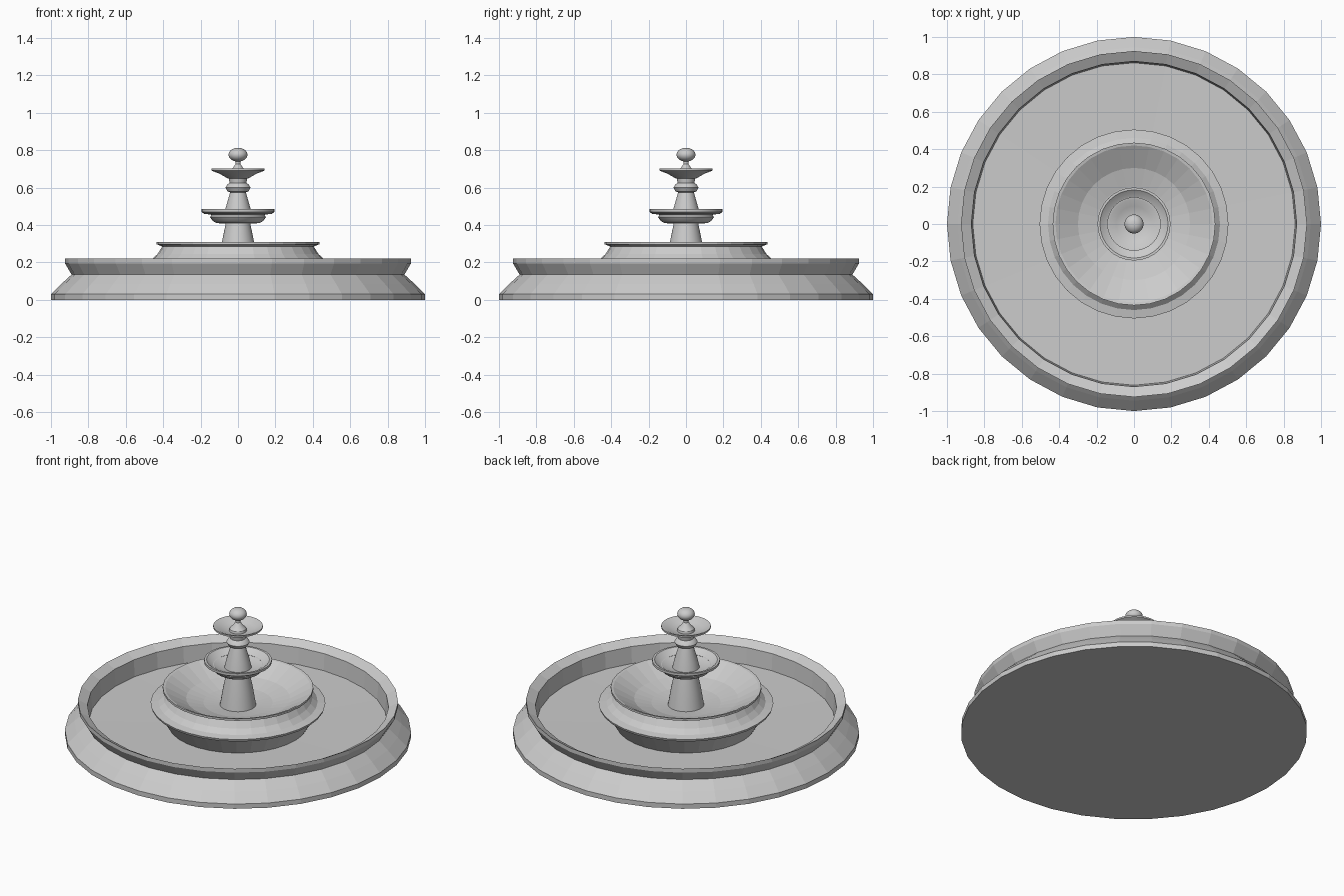
import bpy, bmesh, math

SIDES = 32

cube = bpy.data.objects.get("Cube")
if cube:
    bpy.data.objects.remove(cube, do_unlink=True)

stone = bpy.data.materials.new("grey_stone")
stone.use_nodes = True
stone.diffuse_color = (0.6, 0.6, 0.6, 1)
stone.node_tree.nodes["Principled BSDF"].inputs["Base Color"].default_value = (0.6, 0.6, 0.6, 1)


def lathe(name, profile, smooth=False):
    """Turn a (radius, height) profile around z; the ends close on the axis."""
    points = [(0, profile[0][1])] + profile + [(0, profile[-1][1])]
    bm = bmesh.new()
    verts = [bm.verts.new((r, 0, z)) for r, z in points]
    edges = [bm.edges.new(pair) for pair in zip(verts, verts[1:])]
    bmesh.ops.spin(bm, geom=verts + edges, cent=(0, 0, 0), axis=(0, 0, 1),
                   angle=math.tau, steps=SIDES, use_duplicate=False)
    bmesh.ops.remove_doubles(bm, verts=bm.verts[:], dist=0.0005)
    bmesh.ops.recalc_face_normals(bm, faces=bm.faces[:])
    mesh = bpy.data.meshes.new(name)
    bm.to_mesh(mesh)
    bm.free()
    mesh.materials.append(stone)
    obj = bpy.data.objects.new(name, mesh)
    bpy.context.collection.objects.link(obj)
    if smooth:
        bpy.ops.object.select_all(action='DESELECT')
        obj.select_set(True)
        bpy.context.view_layer.objects.active = obj
        bpy.ops.object.shade_smooth_by_angle(angle=math.radians(30))
    return obj


# Wide ground basin: flared foot, pinched waist, inward sloping rim, pool floor
lathe("basin", [(1, 0), (1, 0.03), (0.945, 0.085), (0.89, 0.135), (0.925, 0.195),
                (0.925, 0.22), (0.87, 0.19), (0.862, 0.085), (0.4, 0.078)])

# Large central bowl on a tapered foot with a projecting ledge
lathe("large_bowl", [(0.4, 0.07), (0.47, 0.185), (0.5, 0.195), (0.505, 0.21), (0.46, 0.218),
                     (0.43, 0.245), (0.405, 0.285), (0.435, 0.297), (0.435, 0.31),
                     (0.42, 0.307), (0.3, 0.24), (0.2, 0.213), (0.1, 0.2)])

# Lower stem
lathe("lower_stem", [(0.105, 0.195), (0.086, 0.31), (0.064, 0.415)], smooth=True)

# Middle bowl
lathe("middle_bowl", [(0.06, 0.408), (0.115, 0.41), (0.135, 0.422), (0.15, 0.442), (0.14, 0.455),
                      (0.18, 0.46), (0.195, 0.47), (0.195, 0.485), (0.182, 0.485),
                      (0.14, 0.452), (0.06, 0.435)], smooth=True)

# Upper stem with its collar
lathe("upper_stem", [(0.08, 0.43), (0.068, 0.485), (0.042, 0.575), (0.056, 0.58), (0.067, 0.6),
                     (0.056, 0.618), (0.045, 0.625), (0.05, 0.655)], smooth=True)

# Top bowl
lathe("top_bowl", [(0.05, 0.648), (0.06, 0.652), (0.1, 0.675), (0.135, 0.688), (0.143, 0.692),
                   (0.143, 0.702), (0.13, 0.7), (0.095, 0.682), (0.04, 0.668)], smooth=True)

# Finial base inside the top bowl
lathe("finial_base", [(0.052, 0.665), (0.048, 0.685), (0.03, 0.702), (0.014, 0.725),
                      (0.014, 0.75)], smooth=True)

# Flattened ball on the tip
ball = [(0.051 * math.sin(math.pi * i / 10), 0.776 - 0.037 * math.cos(math.pi * i / 10))
        for i in range(1, 10)]
lathe("finial_ball", ball, smooth=True)
